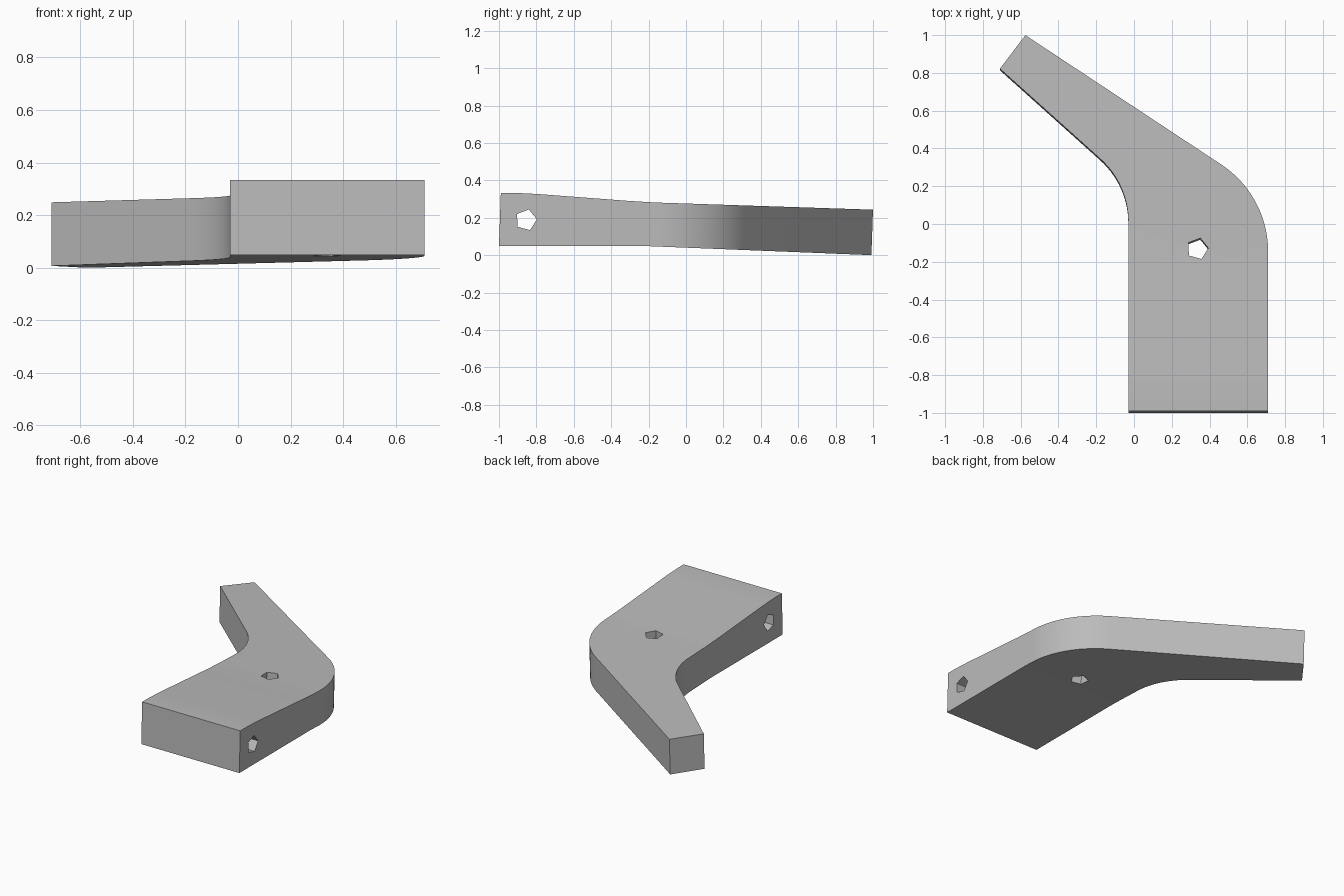
import bpy, bmesh, math
from mathutils import Vector

if "Cube" in bpy.data.objects:
    bpy.data.objects.remove(bpy.data.objects["Cube"], do_unlink=True)

grey = bpy.data.materials.new("plain grey")
grey.use_nodes = True
grey.diffuse_color = (0.5, 0.5, 0.5, 1)
grey.node_tree.nodes["Principled BSDF"].inputs["Base Color"].default_value = (0.5, 0.5, 0.5, 1)

# Thickness along the length: (y, z)
TOP = [(-1.1, 0.333), (-0.92, 0.333), (-0.8, 0.327), (-0.31, 0.29), (-0.17, 0.2815), (1.0, 0.243)]
BOTTOM = [(-1.1, 0.049), (-0.22, 0.049), (1.0, 0.0)]
LEAN = 0.035


def height(profile, y):
    for (y0, z0), (y1, z1) in zip(profile, profile[1:]):
        if y <= y1:
            break
    return z0 + (z1 - z0) * (y - y0) / (y1 - y0)


def lean(co):
    co.y += LEAN * (co.z - 0.19)


def fillet(corner, before, after, length, steps):
    """Circular arc that rounds a corner, starting `length` away from it."""
    c = Vector(corner)
    d1, d2 = (Vector(before) - c).normalized(), (Vector(after) - c).normalized()
    half = d1.angle(d2) / 2
    centre = c + (d1 + d2).normalized() * length / math.cos(half)
    a, b = c + d1 * length - centre, c + d2 * length - centre
    sweep = a.angle(b)
    return [centre + (a * math.sin(sweep * (1 - i / steps)) + b * math.sin(sweep * i / steps))
            / math.sin(sweep) for i in range(steps + 1)]


def make_prism(name, points, extrude):
    bm = bmesh.new()
    face = bm.faces.new([bm.verts.new(p) for p in points])
    out = bmesh.ops.extrude_face_region(bm, geom=[face])
    bmesh.ops.translate(bm, vec=extrude, verts=[v for v in out["geom"] if isinstance(v, bmesh.types.BMVert)])
    bmesh.ops.recalc_face_normals(bm, faces=bm.faces)
    return bm


def finish(bm, name):
    mesh = bpy.data.meshes.new(name)
    bm.to_mesh(mesh)
    bm.free()
    mesh.materials.append(grey)
    obj = bpy.data.objects.new(name, mesh)
    bpy.context.collection.objects.link(obj)
    return obj


# Bent bar: plan outline with two rounded bends
front_in, front_out = (-0.03, -0.995), (0.71, -0.995)
tip_out, tip_in = (-0.575, 0.998), (-0.71, 0.82)
outline = [Vector(front_in), Vector(front_out)]
outline += fillet((0.71, 0.148), front_out, tip_out, 0.297, 20)
outline += [Vector(tip_out), Vector(tip_in)]
outline += fillet((-0.03, 0.209), tip_in, front_in, 0.2, 14)
bm = make_prism("bent_bar", [(p.x, p.y, 0) for p in outline], (0, 0, 1))
for y in sorted({y for y, z in TOP[1:-1] + BOTTOM[1:-1]}):
    bmesh.ops.bisect_plane(bm, geom=bm.verts[:] + bm.edges[:] + bm.faces[:],
                           plane_co=(0, y, 0), plane_no=(0, 1, 0))
for v in bm.verts:
    v.co.z = height(TOP if v.co.z > 0.5 else BOTTOM, v.co.y)
    lean(v.co)
bar = finish(bm, "bent_bar")

# Five-sided through holes
ring = [(0.058 * math.cos(a), 0.058 * math.sin(a))
        for a in (math.radians(3 + 72 * i) for i in range(5))]
upright = make_prism("upright_hole", [(0.336 + u, -0.134 + v, -0.2) for u, v in ring], (0, 0, 0.8))
for v in upright.verts:
    lean(v.co)
cross = make_prism("cross_hole", [(-0.3, -0.855 + u, 0.188 + v) for u, v in ring], (1.3, 0, 0))

bpy.ops.object.select_all(action="DESELECT")
bpy.context.view_layer.objects.active = bar
bar.select_set(True)
for bm, name in ((upright, "upright_hole_cutter"), (cross, "cross_hole_cutter")):
    cutter = finish(bm, name)
    mod = bar.modifiers.new(name, "BOOLEAN")
    mod.operation, mod.solver, mod.object = "DIFFERENCE", "EXACT", cutter
    bpy.ops.object.modifier_apply(modifier=mod.name)
    bpy.data.objects.remove(cutter, do_unlink=True)

bpy.ops.object.shade_smooth_by_angle(angle=math.radians(30))
